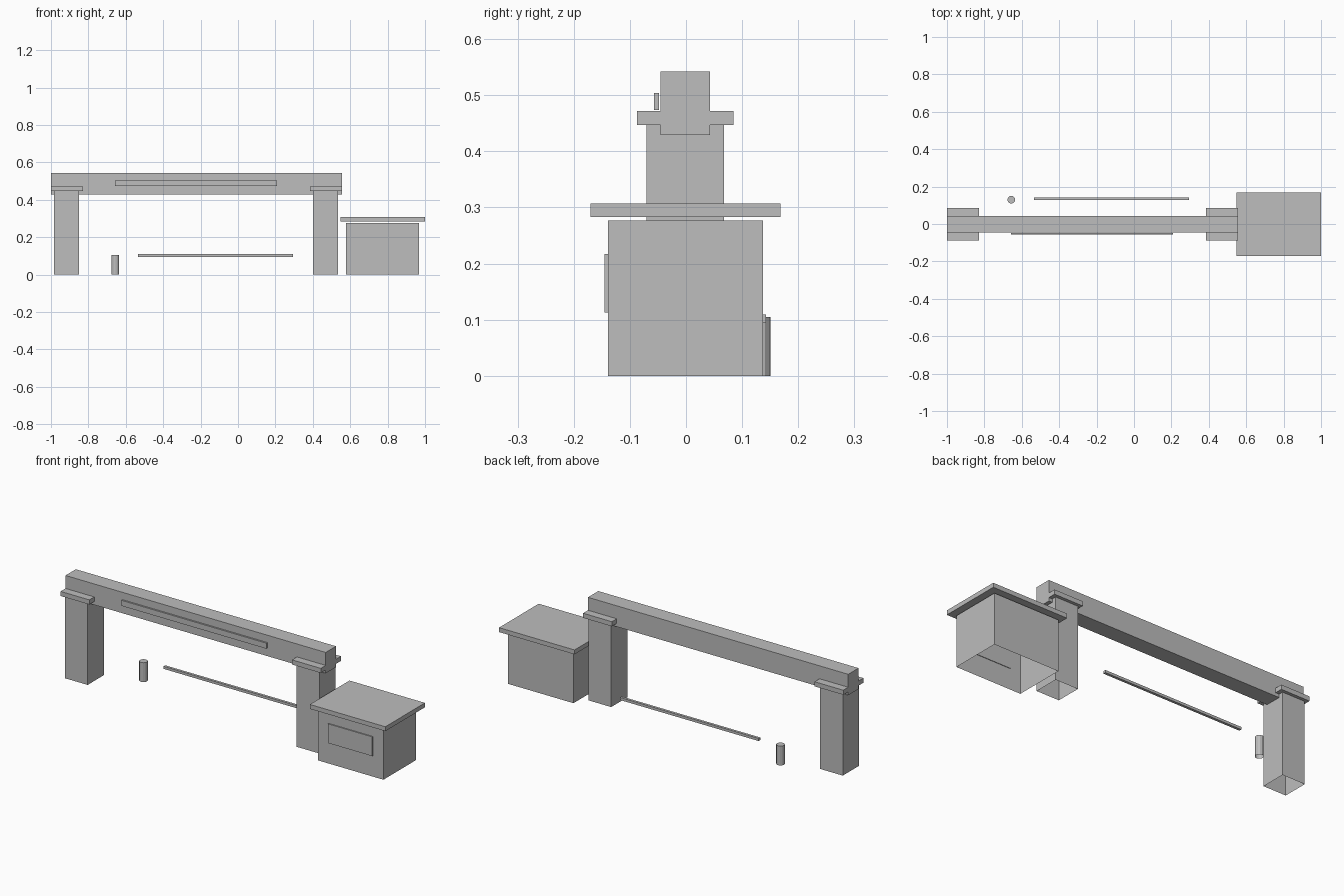
import bpy, bmesh
from mathutils import Matrix, Vector

if "Cube" in bpy.data.objects:
    bpy.data.objects.remove(bpy.data.objects["Cube"])

grey = bpy.data.materials.new("plain grey")
grey.diffuse_color = (0.51, 0.51, 0.51, 1)
grey.use_nodes = True
grey.node_tree.nodes["Principled BSDF"].inputs["Base Color"].default_value = grey.diffuse_color


def finish(name, bm, open_bottom):
    # Ground-standing parts are hollow underneath
    if open_bottom:
        bm.normal_update()
        base = [f for f in bm.faces if f.normal.z < -0.9]
        bmesh.ops.delete(bm, geom=base, context='FACES_ONLY')
    mesh = bpy.data.meshes.new(name)
    bm.to_mesh(mesh)
    bm.free()
    mesh.materials.append(grey)
    obj = bpy.data.objects.new(name, mesh)
    bpy.context.collection.objects.link(obj)


def box(name, x, y, z, open_bottom=False):
    lo, hi = Vector((x[0], y[0], z[0])), Vector((x[1], y[1], z[1]))
    bm = bmesh.new()
    mat = Matrix.Translation((lo + hi) / 2) @ Matrix.Diagonal((*(hi - lo), 1))
    bmesh.ops.create_cube(bm, size=1, matrix=mat)
    finish(name, bm, open_bottom)


# Gateway: two pillars with caps carrying a long beam
for side, px, cx in (("left", (-0.985, -0.85), (-1.0, -0.828)),
                     ("right", (0.40, 0.535), (0.384, 0.556))):
    box(side + "_pillar", px, (-0.07, 0.068), (0, 0.448), True)
    box(side + "_pillar_cap", cx, (-0.087, 0.085), (0.447, 0.472))
box("beam", (-1.0, 0.556), (-0.045, 0.043), (0.429, 0.542))
box("sign_board", (-0.657, 0.209), (-0.057, -0.048), (0.474, 0.504))

# Guard booth with its overhanging roof and front window
box("booth", (0.577, 0.967), (-0.139, 0.137), (0, 0.277), True)
box("booth_roof", (0.549, 1.0), (-0.17, 0.168), (0.283, 0.307))
box("booth_window", (0.64, 0.904), (-0.145, -0.136), (0.113, 0.217))

# Barrier: round post and horizontal arm
bm = bmesh.new()
bmesh.ops.create_cone(bm, cap_ends=True, segments=12, radius1=0.021, radius2=0.021,
                      depth=0.105, matrix=Matrix.Translation((-0.656, 0.13, 0.0525)))
finish("barrier_post", bm, True)
box("barrier_arm", (-0.535, 0.295), (0.129, 0.143), (0.095, 0.109))
